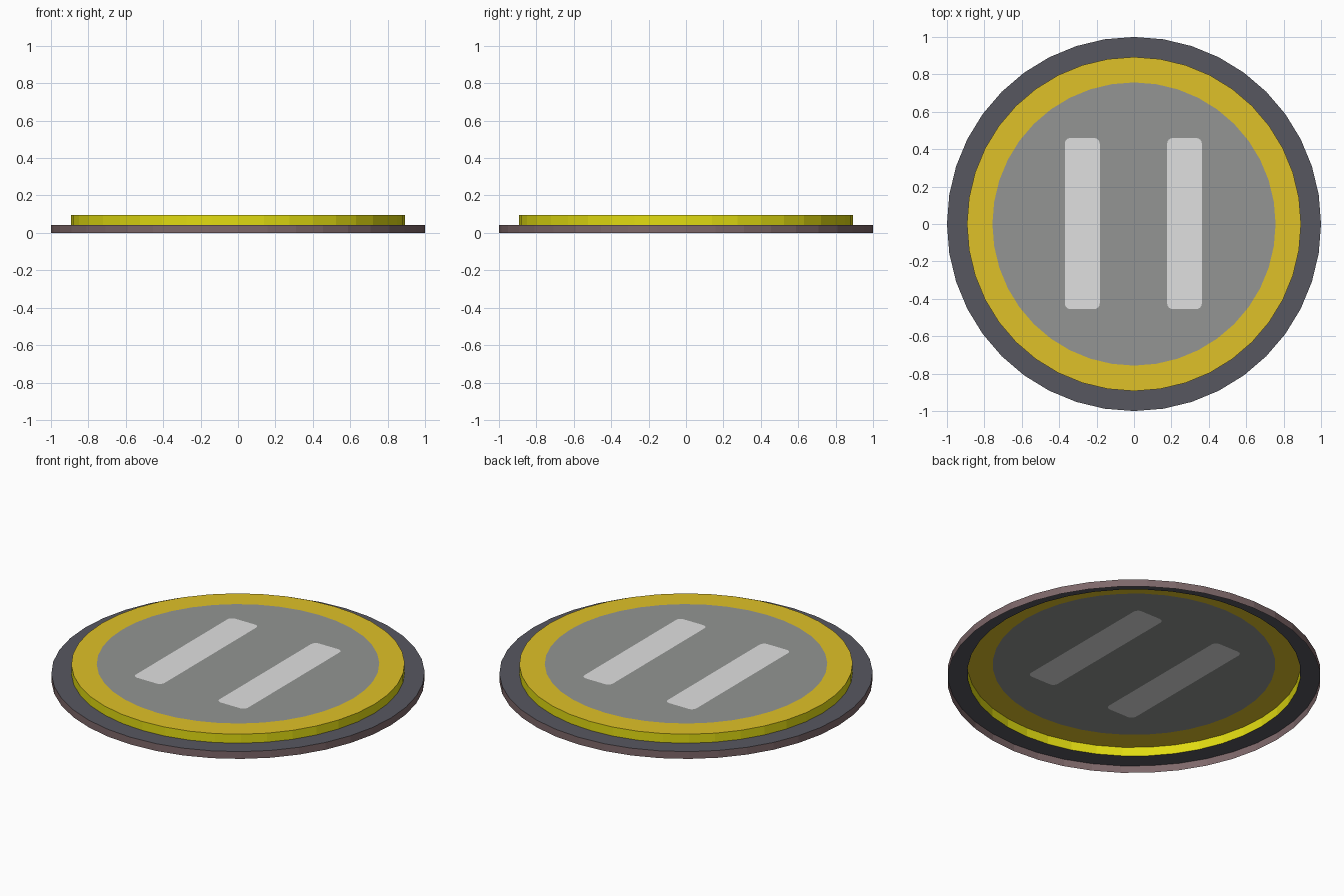
import bpy, bmesh, math

if "Cube" in bpy.data.objects:
    bpy.data.objects.remove(bpy.data.objects["Cube"])

SIDES = 40
Z_STEP, Z_TOP = 0.043, 0.096
R_OUT, R_DECK, R_PAD = 1.0, 0.893, 0.757


def material(name, rgb):
    """One flat colour, given as sRGB 0-255 and stored as linear."""
    def lin(c):
        c /= 255
        return c / 12.92 if c <= 0.04045 else ((c + 0.055) / 1.055) ** 2.4
    m = bpy.data.materials.new(name)
    m.diffuse_color = (*[lin(c) for c in rgb], 1)
    m.use_nodes = True
    m.node_tree.nodes["Principled BSDF"].inputs["Base Color"].default_value = m.diffuse_color
    return m


def circle(bm, r, z):
    return [bm.verts.new((r * math.cos(2 * math.pi * i / SIDES),
                          r * math.sin(2 * math.pi * i / SIDES), z)) for i in range(SIDES)]


def rounded_bar(bm, x0, x1, y0, y1, z, r=0.03, steps=4):
    """Counter-clockwise outline of a rounded rectangle."""
    pts = []
    corners = [(x1 - r, y1 - r), (x0 + r, y1 - r), (x0 + r, y0 + r), (x1 - r, y0 + r)]
    for k, (cx, cy) in enumerate(corners):
        for i in range(steps + 1):
            a = math.pi / 2 * (k + i / steps)
            pts.append(bm.verts.new((cx + r * math.cos(a), cy + r * math.sin(a), z)))
    return pts


def finish(bm, name, mats):
    mesh = bpy.data.meshes.new(name)
    bm.to_mesh(mesh)
    bm.free()
    for m in mats:
        mesh.materials.append(m)
    obj = bpy.data.objects.new(name, mesh)
    bpy.context.collection.objects.link(obj)


def band(name, mat, r0, z0, r1, z1):
    """Open strip of flat faces between two rings, facing out or up."""
    bm = bmesh.new()
    a, b = circle(bm, r0, z0), circle(bm, r1, z1)
    for i in range(SIDES):
        j = (i + 1) % SIDES
        bm.faces.new((a[i], a[j], b[j], b[i]))
    finish(bm, name, [mat])


rim_brown = material("brown grey", (126, 104, 106))
ring_grey = material("dark slate", (87, 87, 96))
side_yellow = material("bright yellow", (226, 220, 17))
top_yellow = material("golden yellow", (223, 193, 40))
pad_grey = material("mid grey", (147, 149, 147))
mark_white = material("pale grey", (224, 224, 224))

# Open-bottomed stepped shell
band("base_rim", rim_brown, R_OUT, 0, R_OUT, Z_STEP)
band("base_ledge", ring_grey, R_OUT, Z_STEP, R_DECK, Z_STEP)
band("deck_wall", side_yellow, R_DECK, Z_STEP, R_DECK, Z_TOP)
band("deck_border", top_yellow, R_DECK, Z_TOP, R_PAD, Z_TOP)

# Landing surface with two painted stripes cut into it
bm = bmesh.new()
loops = [circle(bm, R_PAD, Z_TOP)]
for x0, x1 in ((-0.37, -0.183), (0.177, 0.363)):
    loops.append(rounded_bar(bm, x0, x1, -0.455, 0.46, Z_TOP))
edges = [bm.edges.new((l[i], l[(i + 1) % len(l)])) for l in loops for i in range(len(l))]
bmesh.ops.triangle_fill(bm, use_beauty=True, use_dissolve=False, edges=edges, normal=(0, 0, 1))
for stripe in loops[1:]:
    bm.faces.new(stripe).material_index = 1
bm.normal_update()
for f in bm.faces:
    if f.normal.z < 0:
        f.normal_flip()
finish(bm, "landing_surface", [pad_grey, mark_white])
